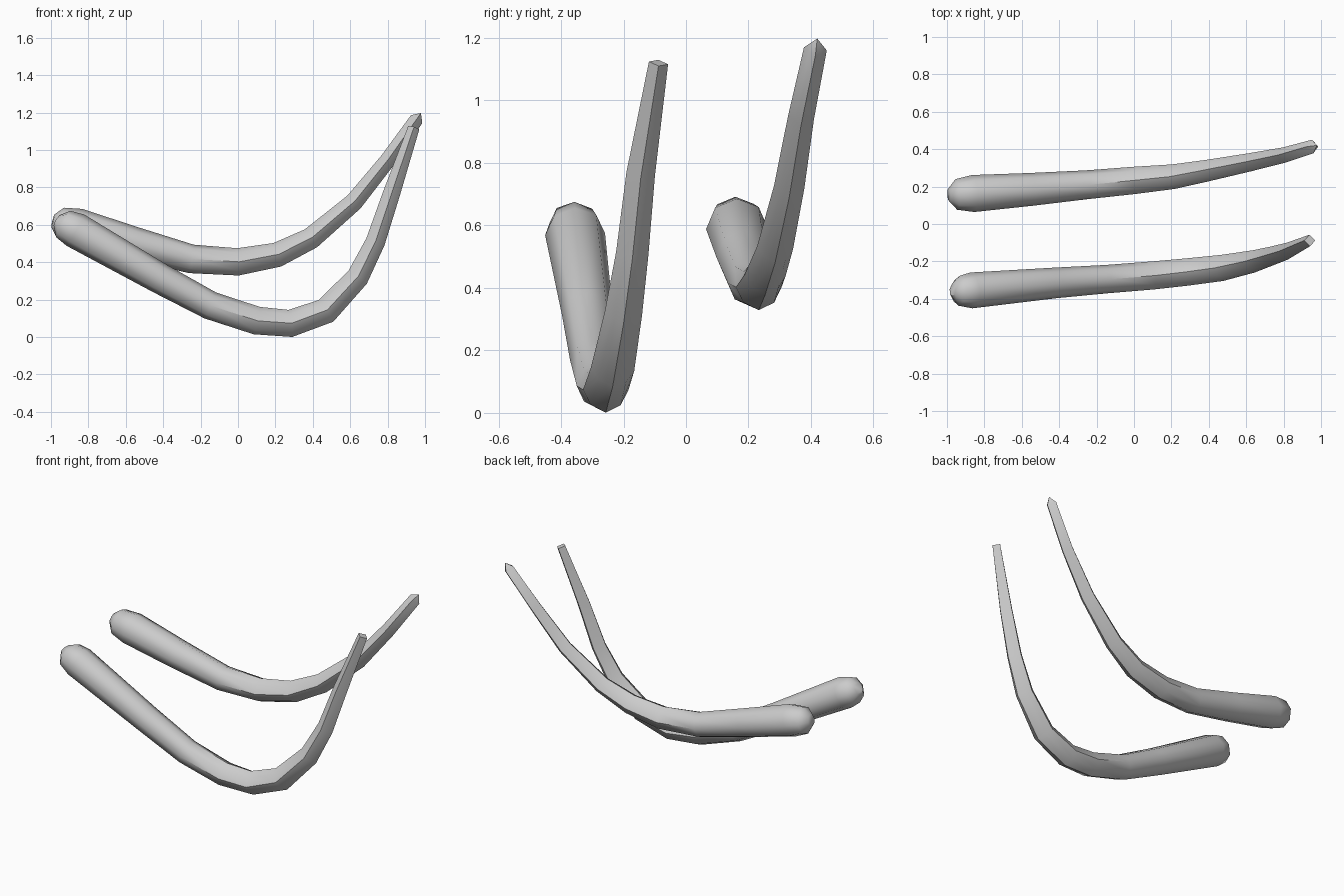
import bpy, bmesh, math
from mathutils import Vector

if "Cube" in bpy.data.objects:
    bpy.data.objects.remove(bpy.data.objects["Cube"])

SIDES = 8


def tusk(name, path, tip=None):
    """Loft octagonal rings along (x, y, z, radius), narrowing to a diamond at the tip."""
    bm = bmesh.new()
    pts = [Vector(p[:3]) for p in path]
    last = len(path) - 1
    rings = []
    for i, p in enumerate(path):
        tangent = (pts[min(i + 1, last)] - pts[max(i - 1, 0)]).normalized()
        up = tangent.cross(Vector((0, 1, 0))).normalized()
        side = up.cross(tangent).normalized()
        square = max(0, (i / last - 0.4) / 0.6)
        ring = []
        for k in range(SIDES):
            a = 2 * math.pi * k / SIDES
            r = p[3] * (1 - 0.29 * square if k % 2 else 1)
            ring.append(bm.verts.new(pts[i] + r * (math.cos(a) * side + math.sin(a) * up)))
        rings.append(ring)
    for a, b in zip(rings, rings[1:]):
        for k in range(SIDES):
            n = (k + 1) % SIDES
            bm.faces.new((a[k], a[n], b[n], b[k]))
    bm.faces.new(rings[0])
    # flat or pointed end
    if tip:
        apex = bm.verts.new(tip)
        for k in range(SIDES):
            bm.faces.new((rings[-1][k], rings[-1][(k + 1) % SIDES], apex))
    else:
        bm.faces.new(rings[-1])
    bmesh.ops.recalc_face_normals(bm, faces=bm.faces)
    mesh = bpy.data.meshes.new(name)
    bm.to_mesh(mesh)
    bm.free()
    obj = bpy.data.objects.new(name, mesh)
    bpy.context.collection.objects.link(obj)
    bpy.ops.object.select_all(action='DESELECT')
    obj.select_set(True)
    bpy.context.view_layer.objects.active = obj
    bpy.ops.object.shade_smooth_by_angle(angle=math.radians(46))


# Front tusk: deep curve, flat tip
tusk("front_tusk", [
    (-0.967, -0.35, 0.625, 0.035), (-0.935, -0.357, 0.605, 0.080),
    (-0.87, -0.355, 0.572, 0.096), (-0.42, -0.315, 0.315, 0.082),
    (-0.15, -0.295, 0.170, 0.076), (0.10, -0.275, 0.088, 0.075),
    (0.28, -0.257, 0.073, 0.073), (0.47, -0.235, 0.140, 0.070),
    (0.64, -0.20, 0.320, 0.060), (0.735, -0.172, 0.510, 0.052),
    (0.82, -0.145, 0.765, 0.046), (0.94, -0.088, 1.12, 0.031)])

# Back tusk: shallower curve, pointed tip
tusk("back_tusk", [
    (-0.99, 0.155, 0.622, 0.035), (-0.95, 0.158, 0.612, 0.082),
    (-0.86, 0.163, 0.590, 0.099), (-0.55, 0.185, 0.500, 0.088),
    (-0.25, 0.210, 0.418, 0.077), (0.0, 0.233, 0.402, 0.073),
    (0.21, 0.253, 0.440, 0.066), (0.39, 0.285, 0.528, 0.058),
    (0.62, 0.330, 0.722, 0.049), (0.80, 0.368, 0.945, 0.042),
    (0.955, 0.414, 1.165, 0.037)], tip=(0.978, 0.42, 1.198))
